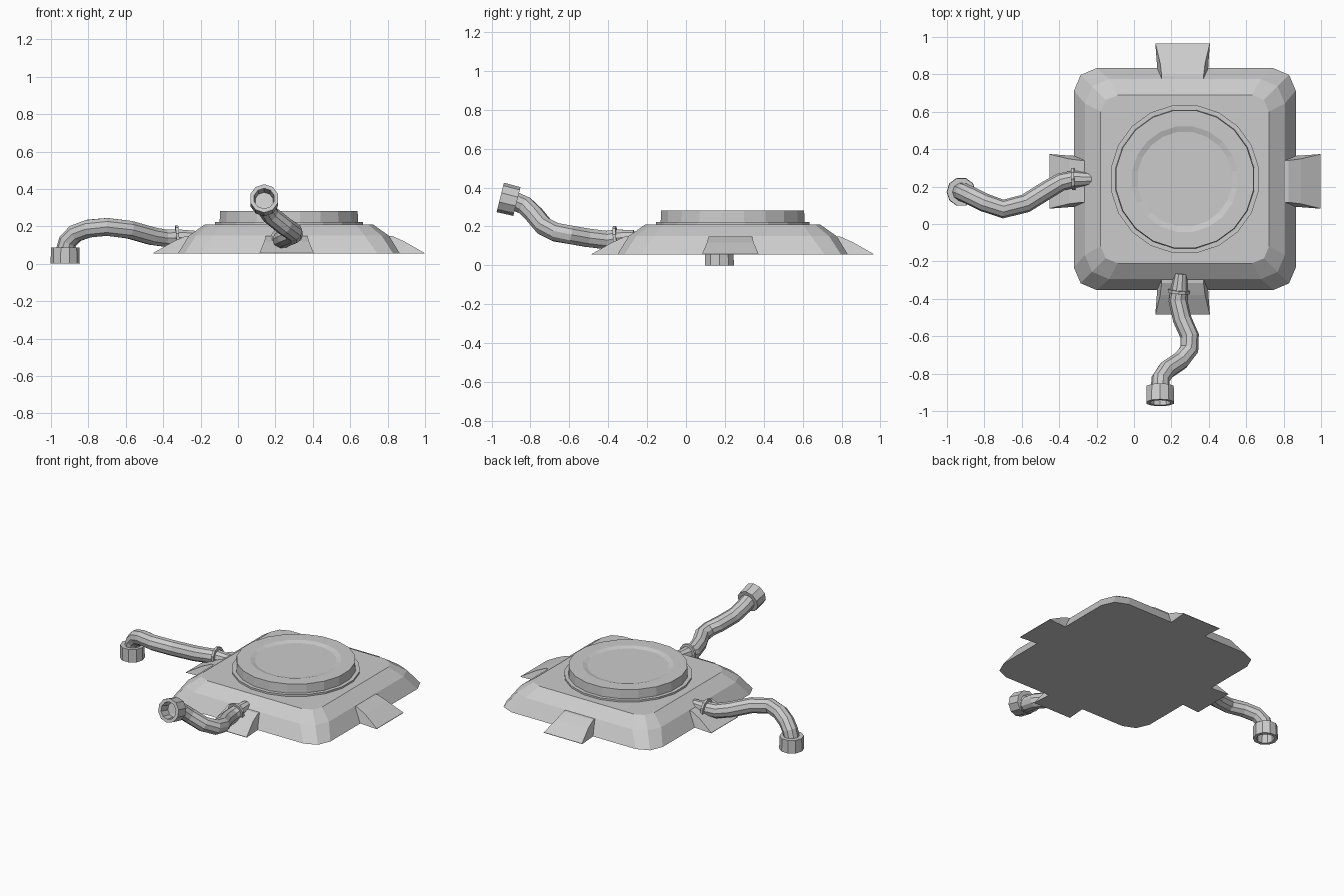
import bpy, math
from mathutils import Vector, Matrix

if "Cube" in bpy.data.objects:
    bpy.data.objects.remove(bpy.data.objects["Cube"])

CX, CY = 0.272, 0.24  # centre of the base


def loft(name, rings):
    """Skin a list of equal-length vertex rings and cap both ends."""
    n = len(rings[0])
    verts = [tuple(v) for r in rings for v in r]
    faces = [(k * n + i, k * n + (i + 1) % n, (k + 1) * n + (i + 1) % n, (k + 1) * n + i)
             for k in range(len(rings) - 1) for i in range(n)]
    faces.append(tuple(reversed(range(n))))
    faces.append(tuple(range((len(rings) - 1) * n, len(rings) * n)))
    mesh = bpy.data.meshes.new(name)
    mesh.from_pydata(verts, [], faces)
    ob = bpy.data.objects.new(name, mesh)
    bpy.context.collection.objects.link(ob)
    return ob


def circle(center, axis, radius, sides):
    axis = Vector(axis).normalized()
    up = Vector((0, 0, 1)) if abs(axis.z) < 0.9 else Vector((-1, 0, 0))
    u = up.cross(axis).normalized()
    w = axis.cross(u)
    return [Vector(center) + radius * (math.cos(t) * u + math.sin(t) * w)
            for t in (2 * math.pi * (i + 0.5) / sides for i in range(sides))]


def lathe(name, origin, axis, profile, sides):
    """Profile is (distance along axis, radius)."""
    o, a = Vector(origin), Vector(axis).normalized()
    return loft(name, [circle(o + a * d, a, r, sides) for d, r in profile])


def pipe(name, path, sides=10):
    """Path is (x, y, z, radius); rings follow the local direction."""
    pts = [Vector(p[:3]) for p in path]
    rings = []
    for i, p in enumerate(path):
        a = pts[min(i + 1, len(pts) - 1)] - pts[max(i - 1, 0)]
        axis = a.normalized()
        if not rings:
            u = Vector((0, 0, 1)).cross(axis).normalized()
        else:
            u = (u - axis * u.dot(axis)).normalized()
        w = axis.cross(u)
        rings.append([pts[i] + p[3] * (math.cos(2 * math.pi * k / sides) * u
                                       + math.sin(2 * math.pi * k / sides) * w)
                      for k in range(sides)])
    return loft(name, rings)


def rounded_square(half, cut, z):
    """Square outline with two-facet corners."""
    m = cut * 0.3
    corner = [(half, half - cut), (half - m, half - m), (half - cut, half)]
    return [Matrix.Rotation(q * math.pi / 2, 3, 'Z') @ Vector((x, y, 0)) + Vector((CX, CY, z))
            for q in range(4) for x, y in corner]


# sloped base plate
loft("base", [rounded_square(0.593, 0.12, 0.055), rounded_square(0.535, 0.13, 0.15),
              rounded_square(0.45, 0.09, 0.21)])

# round lid with flange and shallow recess
lathe("lid", (CX, CY, 0), (0, 0, 1),
      [(0.2, 0.40), (0.222, 0.40), (0.222, 0.375), (0.283, 0.372),
       (0.283, 0.285), (0.274, 0.255)], 20)

# four wedge feet: (distance out, top height, half width top, half width bottom)
FOOT = [(0.48, 0.15, 0.112, 0.135), (0.555, 0.147, 0.112, 0.135),
        (0.62, 0.118, 0.120, 0.138), (0.725, 0.058, 0.145, 0.146)]
for q, name in enumerate(("right_foot", "back_foot", "left_foot", "front_foot")):
    shift = Vector((0, -0.012, 0)) if q % 2 == 0 else Vector((-0.012, 0, 0))
    rot = Matrix.Rotation(q * math.pi / 2, 3, 'Z')
    loft(name, [[rot @ Vector(p) + Vector((CX, CY, 0)) + shift for p in
                 ((d, -b, 0.055), (d, b, 0.055), (d, t, z), (d, -t, z))]
                for d, z, t, b in FOOT])

# left pipe, bending down to the ground
pipe("left_pipe", [(-0.22, 0.24, 0.145, 0.032), (-0.32, 0.24, 0.14, 0.046),
                   (-0.39, 0.225, 0.137, 0.048), (-0.46, 0.185, 0.148, 0.05),
                   (-0.58, 0.11, 0.182, 0.05), (-0.70, 0.08, 0.197, 0.05),
                   (-0.80, 0.115, 0.188, 0.05), (-0.87, 0.15, 0.162, 0.05),
                   (-0.91, 0.168, 0.12, 0.05), (-0.924, 0.172, 0.07, 0.05)])

# front pipe, rising to an outward opening
pipe("front_pipe", [(0.25, -0.265, 0.15, 0.034), (0.242, -0.35, 0.14, 0.046),
                    (0.235, -0.41, 0.13, 0.05), (0.258, -0.51, 0.142, 0.05),
                    (0.298, -0.60, 0.158, 0.05), (0.296, -0.67, 0.17, 0.05),
                    (0.25, -0.73, 0.20, 0.05), (0.175, -0.78, 0.26, 0.05),
                    (0.142, -0.83, 0.308, 0.05), (0.14, -0.885, 0.332, 0.05)])

# collars where the pipes leave the base
COLLAR = [(-0.008, 0.04), (-0.008, 0.062), (0.008, 0.062), (0.008, 0.04)]
lathe("left_collar", (-0.325, 0.24, 0.143), (-1, -0.05, -0.05), COLLAR, 10)
lathe("front_collar", (0.24, -0.362, 0.14), (-0.1, -1, -0.1), COLLAR, 10)

# open end sockets
SOCKET = [(0, 0.04), (0, 0.076), (0.088, 0.078), (0.088, 0.056), (0.02, 0.05)]
lathe("left_socket", (-0.924, 0.172, 0.088), (0, 0, -1), SOCKET, 10)
lathe("front_socket", (0.14, -0.87, 0.328), (0, -1, 0.25), SOCKET, 10)
